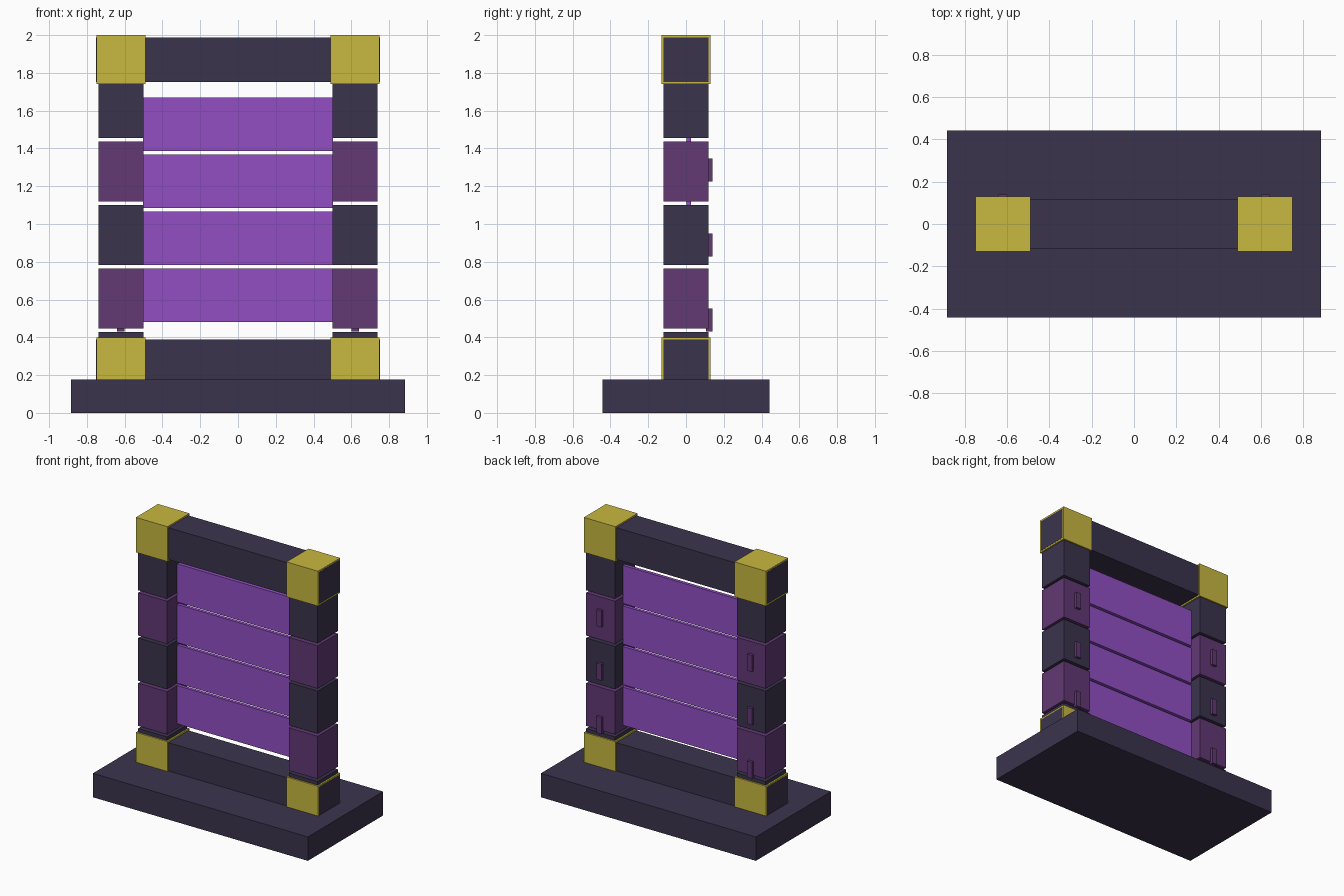
import bpy

if "Cube" in bpy.data.objects:
    bpy.data.objects.remove(bpy.data.objects["Cube"])


def material(name, rgb):
    m = bpy.data.materials.new(name)
    m.diffuse_color = (*rgb, 1)
    m.use_nodes = True
    m.node_tree.nodes["Principled BSDF"].inputs["Base Color"].default_value = m.diffuse_color
    return m


DARK = material("dark_stone", (0.043, 0.034, 0.074))
PLUM = material("plum_stone", (0.122, 0.040, 0.174))
VIOLET = material("violet_panel", (0.287, 0.077, 0.552))
GOLD = material("gold", (0.578, 0.479, 0.052))


def box(name, center, size, mat):
    x, y, z = (s / 2 for s in size)
    verts = [(i * x, j * y, k * z) for i in (-1, 1) for j in (-1, 1) for k in (-1, 1)]
    faces = [(0, 1, 3, 2), (4, 6, 7, 5), (0, 4, 5, 1),
             (2, 3, 7, 6), (0, 2, 6, 4), (1, 5, 7, 3)]
    mesh = bpy.data.meshes.new(name)
    mesh.from_pydata(verts, [], faces)
    mesh.materials.append(mat)
    obj = bpy.data.objects.new(name, mesh)
    obj.location = center
    bpy.context.collection.objects.link(obj)
    return obj


POST_X = 0.62
THICK = 0.237

# Plinth
box("base", (0, 0, 0.089), (1.77, 0.884, 0.178), DARK)

# Horizontal beams, ends just showing through the gold corners
for name, z in (("bottom", 0.27), ("top", 1.87)):
    box(f"{name}_beam", (0, 0, z), (1.502, THICK, THICK), DARK)

for side, sx in (("left", -1), ("right", 1)):
    x = sx * POST_X
    # Gold corner blocks
    for name, z in (("bottom", 0.27), ("top", 1.87)):
        box(f"{name}_{side}_corner", (x, 0, z), (0.26, 0.26, 0.26), GOLD)
    # Post blocks in alternating colours with narrow gaps
    for i in range(5):
        box(f"{side}_post_block_{i + 1}", (x, 0, 0.269 + 0.3365 * i),
            (THICK, THICK, 0.318), PLUM if i % 2 else DARK)
    # Raised tabs on the back of the posts
    for i in range(3):
        box(f"{side}_back_tab_{i + 1}", (x, 0.123, 0.491 + 0.3975 * i),
            (0.04, 0.032, 0.122), PLUM)

# Thin panels filling the opening
for i in range(4):
    box(f"panel_{i + 1}", (0, 0.014, 0.622 + 0.302 * i), (1.004, 0.025, 0.284), VIOLET)
